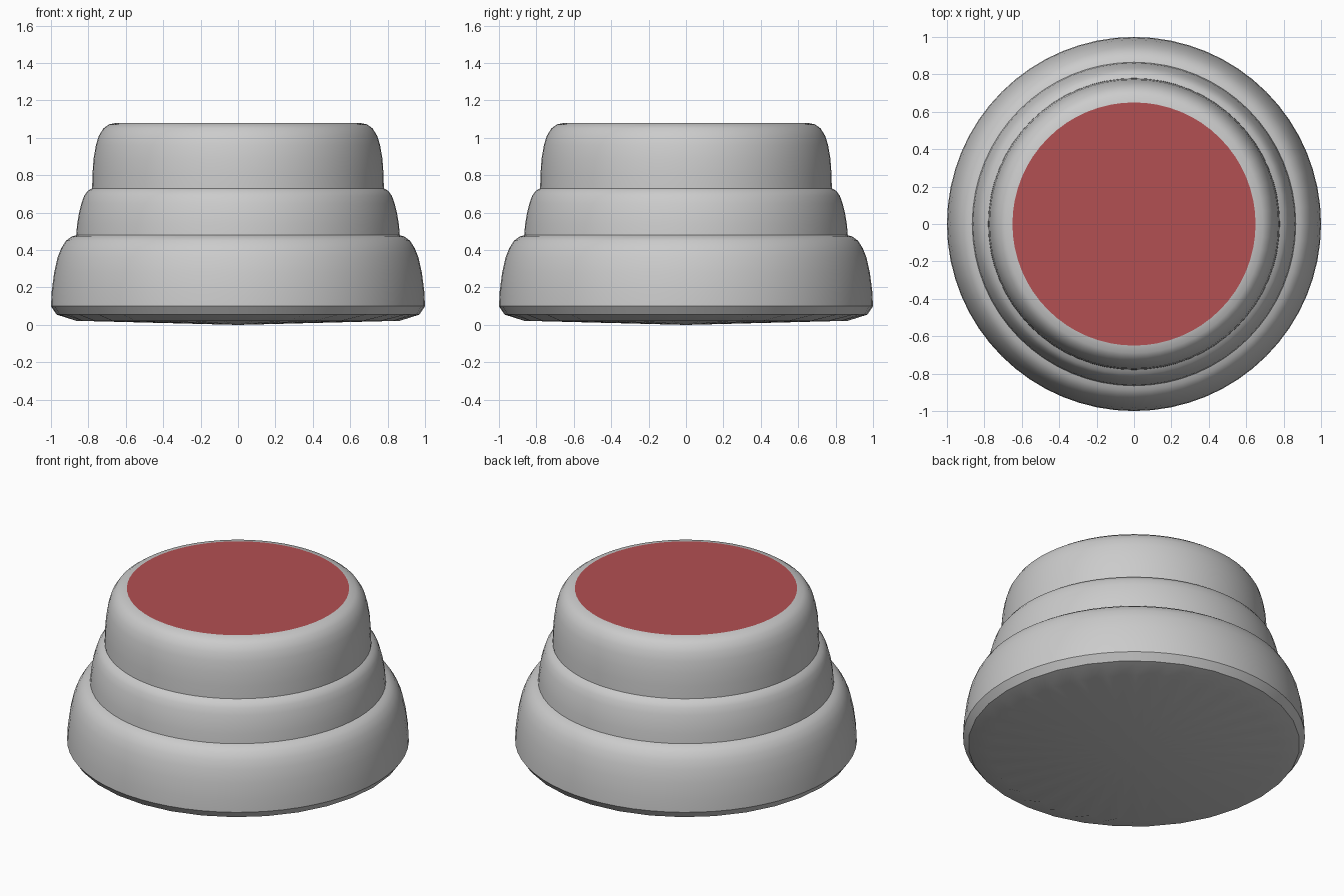
import bpy, bmesh
from math import cos, sin, pi, radians

if "Cube" in bpy.data.objects:
    bpy.data.objects.remove(bpy.data.objects["Cube"])

SEG = 64


def lathe(name, profile, cap_bottom=False, cap_top=False, wobble=None):
    """Spin (radius, z) rings around z; wobble scales odd-numbered points per ring."""
    wobble = wobble or {}
    bm = bmesh.new()
    rings = []
    for k, (r, z) in enumerate(profile):
        ring = []
        for i in range(SEG):
            a = 2 * pi * i / SEG
            rr = r * (wobble.get(k, 1) if i % 2 else 1)
            ring.append(bm.verts.new((rr * cos(a), rr * sin(a), z)))
        rings.append(ring)
    for lo, hi in zip(rings, rings[1:]):
        for i in range(SEG):
            j = (i + 1) % SEG
            bm.faces.new((lo[i], lo[j], hi[j], hi[i]))
    if cap_bottom:
        tip = bm.verts.new((0, 0, 0))
        for i in range(SEG):
            bm.faces.new((tip, rings[0][(i + 1) % SEG], rings[0][i]))
    if cap_top:
        bm.faces.new(rings[-1])
    mesh = bpy.data.meshes.new(name)
    bm.to_mesh(mesh)
    bm.free()
    obj = bpy.data.objects.new(name, mesh)
    bpy.context.collection.objects.link(obj)
    bpy.ops.object.select_all(action='DESELECT')
    obj.select_set(True)
    bpy.context.view_layer.objects.active = obj
    bpy.ops.object.shade_smooth_by_angle(angle=radians(28))
    return obj


# Stepped body: shallow bottom, then three rounded tiers
underside = [(0.82, 0.022), (0.97, 0.055), (1.0, 0.10)]
lower_tier = [(0.996, 0.18), (0.983, 0.28), (0.965, 0.36), (0.945, 0.41),
              (0.92, 0.45), (0.89, 0.472), (0.865, 0.48)]
middle_tier = [(0.86, 0.54), (0.85, 0.60), (0.837, 0.65), (0.823, 0.69),
               (0.803, 0.717), (0.78, 0.73)]
upper_tier = [(0.778, 0.81), (0.772, 0.89), (0.76, 0.96), (0.745, 1.01),
              (0.72, 1.05), (0.69, 1.072), (0.65, 1.08)]
lathe("stepped_body", underside + lower_tier + middle_tier + upper_tier,
      cap_bottom=True, wobble={0: 1.06, 1: cos(2 * pi / SEG)})

# Red top disc
top = lathe("top_disc", [(0.65, 1.08)], cap_top=True)
red = bpy.data.materials.new("red")
red.diffuse_color = (0.45, 0.08, 0.085, 1)
red.use_nodes = True
red.node_tree.nodes["Principled BSDF"].inputs["Base Color"].default_value = red.diffuse_color
top.data.materials.append(red)
